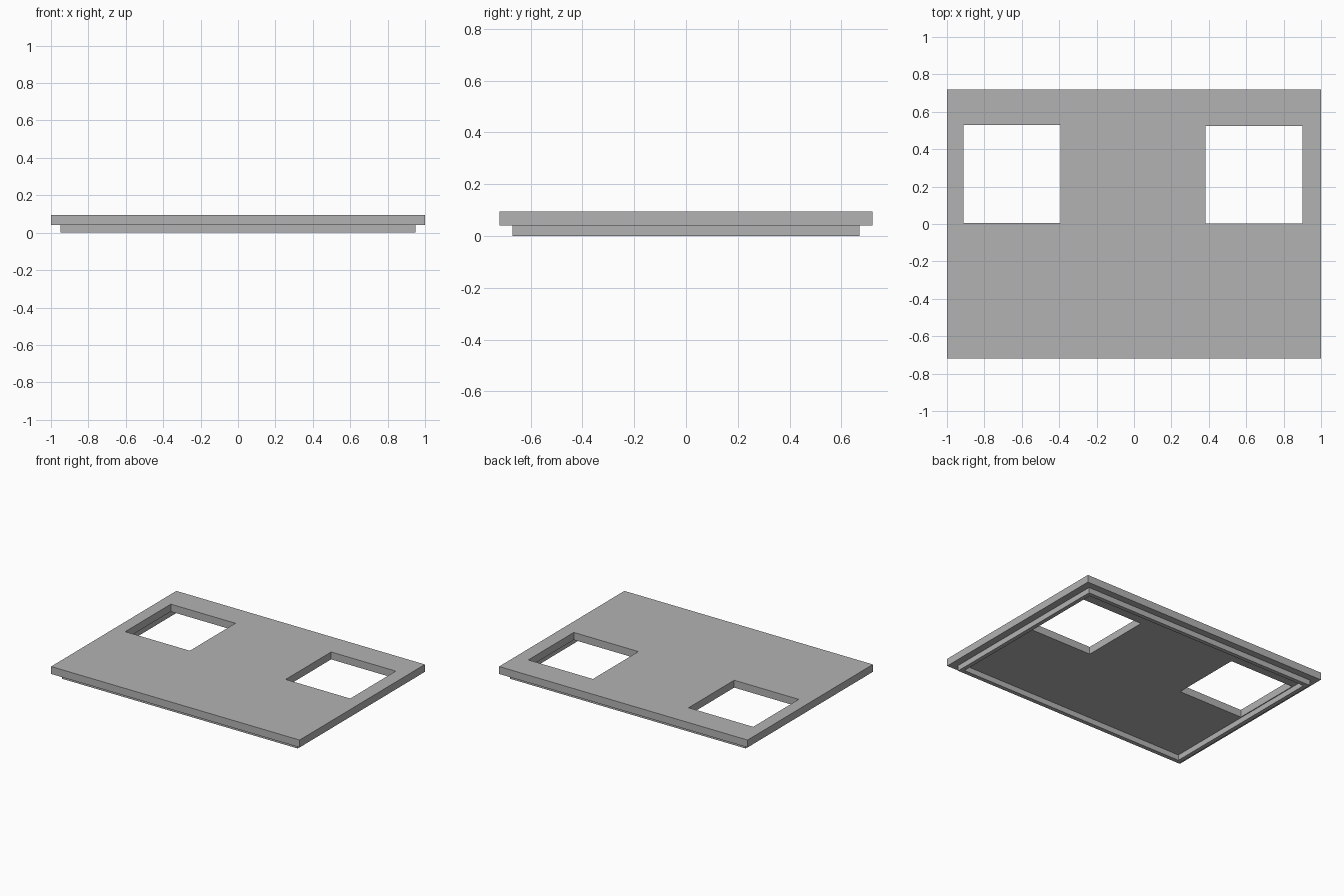
import bpy
import bmesh

cube = bpy.data.objects.get("Cube")
if cube:
    bpy.data.objects.remove(cube, do_unlink=True)

# Plain grey material
grey = bpy.data.materials.new("plain_grey")
grey.use_nodes = True
COLOUR = (0.45, 0.45, 0.45, 1)
grey.diffuse_color = COLOUR
grey.node_tree.nodes["Principled BSDF"].inputs["Base Color"].default_value = COLOUR


def pierced_slab(name, outline, openings, z0, z1):
    """Solid rectangular slab with rectangular through openings (x0, x1, y0, y1)."""
    rects = [outline] + openings
    xs = sorted({x for r in rects for x in r[:2]})
    ys = sorted({y for r in rects for y in r[2:]})
    bm = bmesh.new()
    grid = [[bm.verts.new((x, y, z0)) for y in ys] for x in xs]
    for i in range(len(xs) - 1):
        for j in range(len(ys) - 1):
            cx, cy = (xs[i] + xs[i + 1]) / 2, (ys[j] + ys[j + 1]) / 2
            if not any(a < cx < b and c < cy < d for a, b, c, d in openings):
                bm.faces.new((grid[i][j], grid[i + 1][j],
                              grid[i + 1][j + 1], grid[i][j + 1]))
    # Raise the pierced sheet into a closed solid
    result = bmesh.ops.extrude_face_region(bm, geom=bm.faces[:], use_keep_orig=True)
    for v in result["geom"]:
        if isinstance(v, bmesh.types.BMVert):
            v.co.z = z1
    bmesh.ops.delete(bm, geom=[v for v in bm.verts if not v.link_faces], context='VERTS')
    bmesh.ops.recalc_face_normals(bm, faces=bm.faces[:])
    mesh = bpy.data.meshes.new(name)
    bm.to_mesh(mesh)
    bm.free()
    mesh.materials.append(grey)
    obj = bpy.data.objects.new(name, mesh)
    bpy.context.collection.objects.link(obj)
    return obj


# Lid plate with two square openings near the back
pierced_slab("lid_plate", (-1, 1, -0.72, 0.72),
             [(-0.912, -0.392, 0.006, 0.53), (0.382, 0.902, 0.002, 0.525)],
             0.04, 0.094)

# Thin locating rim under the plate
RIM_X, RIM_Y, WALL = 0.948, 0.67, 0.03
pierced_slab("locating_rim", (-RIM_X, RIM_X, -RIM_Y, RIM_Y),
             [(-RIM_X + WALL, RIM_X - WALL, -RIM_Y + WALL, RIM_Y - WALL)],
             0.0, 0.04)
